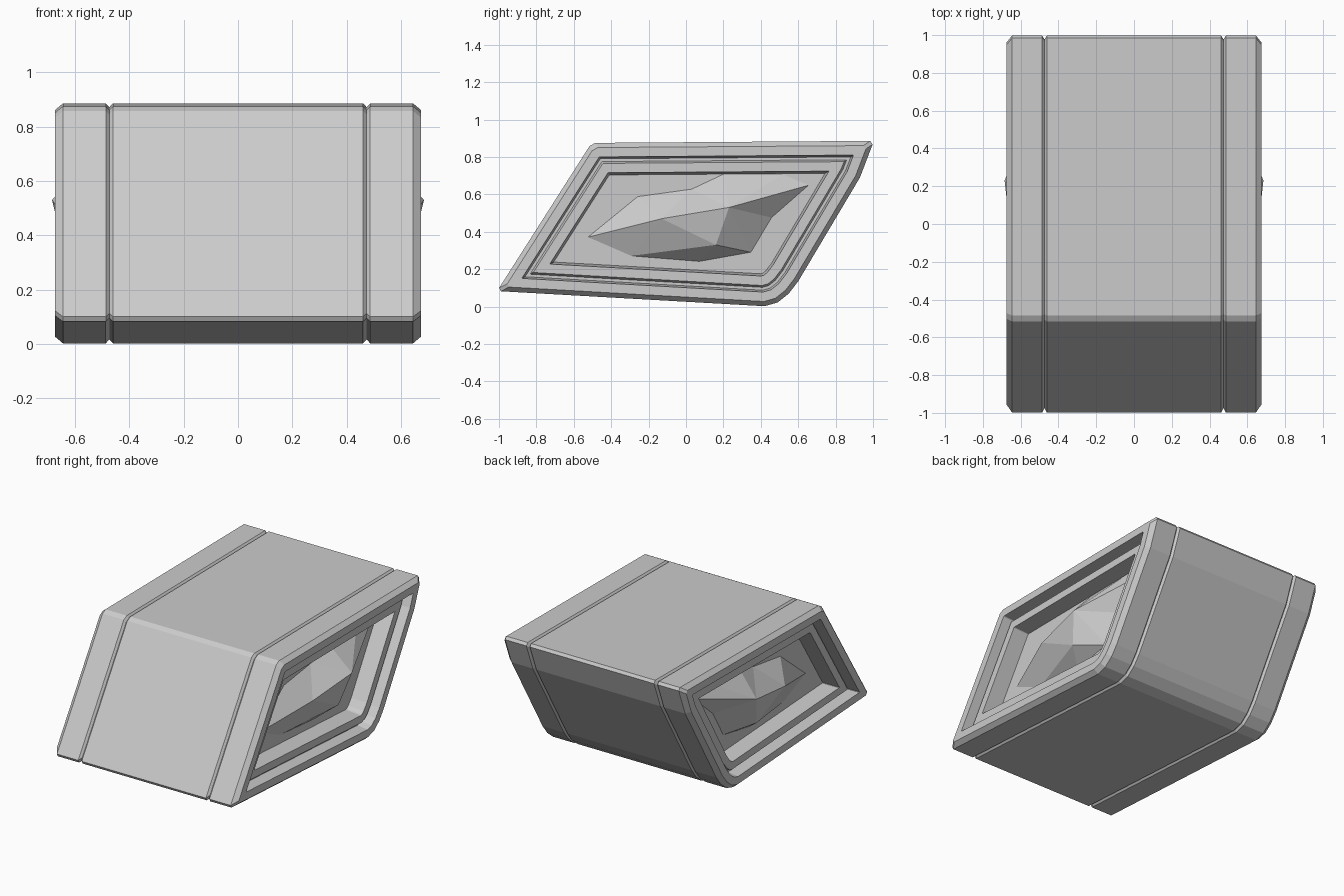
import bpy, bmesh
from mathutils import Vector

cube = bpy.data.objects.get("Cube")
if cube:
    bpy.data.objects.remove(cube)

grey = bpy.data.materials.new("light_grey")
grey.use_nodes = True
colour = (0.6, 0.6, 0.6, 1)
grey.diffuse_color = colour
grey.node_tree.nodes["Principled BSDF"].inputs["Base Color"].default_value = colour

# Slanted side profile (y, z, has a small chamfer)
PROFILE = [(-1.01, 0.083, 1), (0.42, 0.002, 0), (0.49, 0.022, 0), (0.55, 0.07, 0),
           (0.6, 0.135, 0), (0.93, 0.69, 0), (1.005, 0.886, 1), (-0.505, 0.875, 1)]


def outline(inset):
    """Profile moved inward by inset, with its sharp corners chamfered."""
    pts = [Vector(p[:2]) for p in PROFILE]
    n = len(pts)
    moved = []
    for i, p in enumerate(pts):
        a = (p - pts[i - 1]).normalized()
        b = (pts[(i + 1) % n] - p).normalized()
        na, nb = Vector((-a.y, a.x)), Vector((-b.y, b.x))
        moved.append(p + (na + nb) * inset / (1 + na.dot(nb)))
    chamfer = 0.02 if inset < 0.05 else 0.003
    ring = []
    for i, p in enumerate(moved):
        if PROFILE[i][2]:
            ring.append(p + (moved[i - 1] - p).normalized() * chamfer)
            ring.append(p + (moved[(i + 1) % n] - p).normalized() * chamfer)
        else:
            ring.append(p)
    return ring


def finish(name, bm):
    bmesh.ops.recalc_face_normals(bm, faces=bm.faces)
    mesh = bpy.data.meshes.new(name)
    bm.to_mesh(mesh)
    bm.free()
    mesh.materials.append(grey)
    bpy.context.collection.objects.link(bpy.data.objects.new(name, mesh))


def loft(name, stations):
    """Join outlines at (x, inset) stations and cap both ends."""
    bm = bmesh.new()
    rings = [[bm.verts.new((x, p.x, p.y)) for p in outline(d)] for x, d in stations]
    for r, q in zip(rings, rings[1:]):
        for i in range(len(r)):
            bm.faces.new((r[i - 1], r[i], q[i], q[i - 1]))
    bm.faces.new(rings[0])
    bm.faces.new(rings[-1])
    finish(name, bm)


# Gem: floor outline (y, z), then raised points (x, y, z)
GEM_EDGE = [(-0.53, 0.37), (-0.26, 0.59), (0.03, 0.63), (0.2, 0.71), (0.52, 0.71),
            (0.66, 0.65), (0.46, 0.475), (0.35, 0.29), (0.07, 0.24), (-0.3, 0.27)]
GEM_TOP = [(0.685, 0.23, 0.53), (0.645, -0.13, 0.47), (0.635, 0.16, 0.33)]


def gem(name, side):
    bm = bmesh.new()
    e = [bm.verts.new((side * 0.518, y, z)) for y, z in GEM_EDGE]
    peak, ridge, low = [bm.verts.new((side * x, y, z)) for x, y, z in GEM_TOP]
    for apex, first, last in ((ridge, 0, 2), (peak, 2, 7), (low, 7, 9), (ridge, 9, 10)):
        for i in range(first, last):
            bm.faces.new((e[i], e[(i + 1) % len(e)], apex))
    for tri in ((e[2], peak, ridge), (e[7], low, peak), (e[9], ridge, low),
                (ridge, peak, low)):
        bm.faces.new(tri)
    bm.faces.new(e)
    finish(name, bm)


# Middle section, with shallow seams at both ends
loft("middle_shell", [(-0.474, 0.014), (-0.461, 0), (0.461, 0), (0.474, 0.014)])

# End frames with a stepped recess, and the faceted gems inside
for label, s in (("left", 1), ("right", -1)):
    steps = [(0.474, 0.014), (0.487, 0), (0.645, 0), (0.675, 0.025), (0.675, 0.075),
             (0.6, 0.085), (0.6, 0.1), (0.63, 0.11), (0.63, 0.16), (0.52, 0.172)]
    loft(label + "_end_frame", [(s * x, d) for x, d in steps])
    gem(label + "_gem", s)
